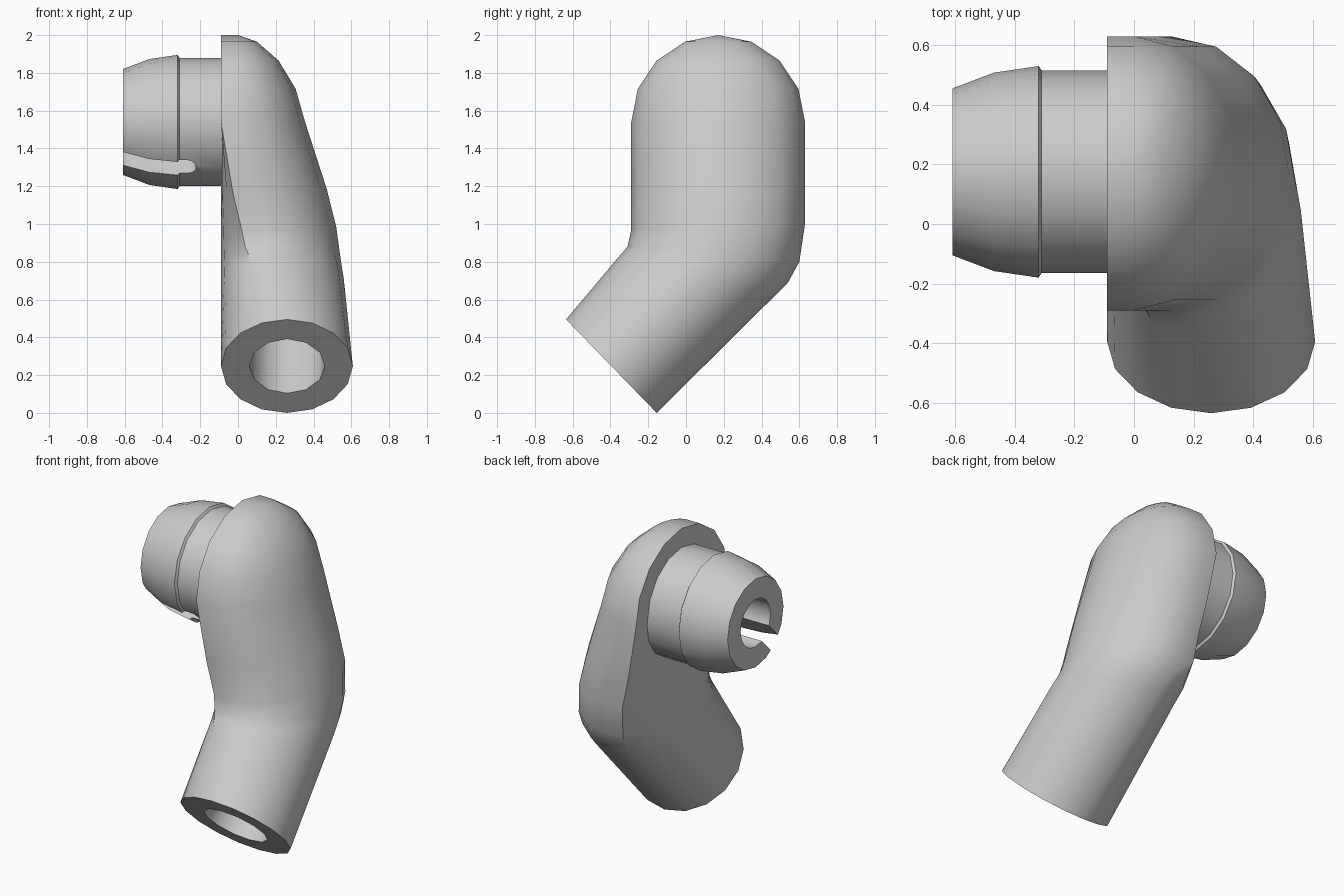
import bpy, bmesh, math
from mathutils import Vector, Matrix

if "Cube" in bpy.data.objects:
    bpy.data.objects.remove(bpy.data.objects["Cube"])

BACK = -0.09          # flat inner side of the arm
PIVOT = (0.17, 1.54)  # y, z of the shoulder axis


def make_object(name, bm):
    bmesh.ops.remove_doubles(bm, verts=bm.verts, dist=1e-5)
    bmesh.ops.recalc_face_normals(bm, faces=bm.faces)
    mesh = bpy.data.meshes.new(name)
    bm.to_mesh(mesh)
    bm.free()
    obj = bpy.data.objects.new(name, mesh)
    bpy.context.collection.objects.link(obj)
    return obj


def bridge(bm, rings):
    for a, b in zip(rings, rings[1:]):
        n = len(a)
        for i in range(n):
            bm.faces.new((a[i], a[(i + 1) % n], b[(i + 1) % n], b[i]))


def cylinder(name, centre, axis, radius, depth, sides):
    bm = bmesh.new()
    rot = Vector(axis).to_track_quat('Z', 'Y').to_matrix().to_4x4()
    bmesh.ops.create_cone(bm, cap_ends=True, segments=sides, radius1=radius, radius2=radius,
                          depth=depth, matrix=Matrix.Translation(centre) @ rot)
    return make_object(name, bm)


def cut(obj, cutter):
    cutter.hide_render = True
    mod = obj.modifiers.new("cut", 'BOOLEAN')
    mod.operation, mod.solver, mod.object = 'DIFFERENCE', 'EXACT', cutter
    bpy.context.view_layer.objects.active = obj
    bpy.ops.object.modifier_apply(modifier=mod.name)
    bpy.data.objects.remove(cutter)


def smooth(obj):
    bpy.ops.object.select_all(action='DESELECT')
    obj.select_set(True)
    bpy.context.view_layer.objects.active = obj
    bpy.ops.object.shade_smooth_by_angle(angle=math.radians(38))


def section(bm, left, right, xmax, t):
    """Ring across the arm: D shape (t=0) blending to a circle (t=1)."""
    l, r = Vector((0, *left)), Vector((0, *right))
    mid = (xmax + BACK) / 2
    ring = []
    for k in range(16):
        a = math.tau * k / 16
        c, s = math.cos(a), math.sin(a)
        d = Vector((c, max(xmax * s, 0)))
        if k > 8:
            d = Vector(({9: -1, 15: 1}.get(k, c), BACK))
        u, x = d.lerp(Vector((c, mid + (xmax - mid) * s)), t)
        p = l.lerp(r, (u + 1) / 2)
        ring.append(bm.verts.new((x, p.y, p.z)))
    return ring


# Arm: rounded shoulder, bent elbow and round wrist in one loft
sections = []
for i, depth in zip(range(4, -1, -1), (0, 0.10, 0.215, 0.305, 0.355)):
    f = math.radians(22.5 * i)
    w, z = 0.46 * math.cos(f), PIVOT[1] + 0.46 * math.sin(f)
    sections.append(((PIVOT[0] - w, z), (PIVOT[0] + w, z), depth, 0))
sections += [((-0.29, 1.17), (0.63, 1.20), 0.47, 0.36),
             ((-0.29, 0.97), (0.63, 1.00), 0.52, 0.58),
             ((-0.31, 0.88), (0.60, 0.80), 0.54, 0.66),
             ((-0.335, 0.85), (0.54, 0.69), 0.55, 0.72),
             ((-0.37, 0.81), (0.46, 0.61), 0.56, 0.78),
             ((-0.635, 0.495), (-0.155, 0.0), 0.608, 1)]
bm = bmesh.new()
rings = [section(bm, *s) for s in sections]
bridge(bm, rings)
bm.faces.new(rings[-1])
arm = make_object("arm", bm)

# Wrist socket
cut(arm, cylinder("wrist_cutter", (0.26, -0.395, 0.2475), (0, 0.718, 0.696), 0.20, 1.1, 12))
smooth(arm)

# Shoulder peg: turned profile of (x, radius) with a blind bore
profile = [(-0.07, 0), (-0.07, 0.34), (-0.31, 0.34), (-0.32, 0.355), (-0.47, 0.333),
           (-0.61, 0.28), (-0.61, 0.15), (-0.10, 0.15), (-0.10, 0)]
bm = bmesh.new()
rings = []
for x, r in profile[1:-1]:
    rings.append([bm.verts.new((x, PIVOT[0] + 0.005 + r * math.cos(math.tau * k / 16),
                                PIVOT[1] + r * math.sin(math.tau * k / 16))) for k in range(16)])
bridge(bm, rings)
bm.faces.new(rings[0])
bm.faces.new(rings[-1])
peg = make_object("shoulder_peg", bm)

# Slot in the peg with a rounded end, facing forward and down
bm = bmesh.new()
outline = [(-0.7, -0.05), (-0.7, 0.05)]
outline += [(-0.27 + 0.05 * math.sin(math.radians(a)), 0.05 * math.cos(math.radians(a)))
            for a in range(0, 181, 30)]
q = math.sqrt(0.5)
rings = [[bm.verts.new((x, PIVOT[0] - q * d + q * w, PIVOT[1] - 0.01 - q * d - q * w))
          for x, w in outline] for d in (0.05, 0.5)]
bridge(bm, rings)
for ring in rings:
    bm.faces.new(ring)
cut(peg, make_object("slot_cutter", bm))
smooth(peg)
